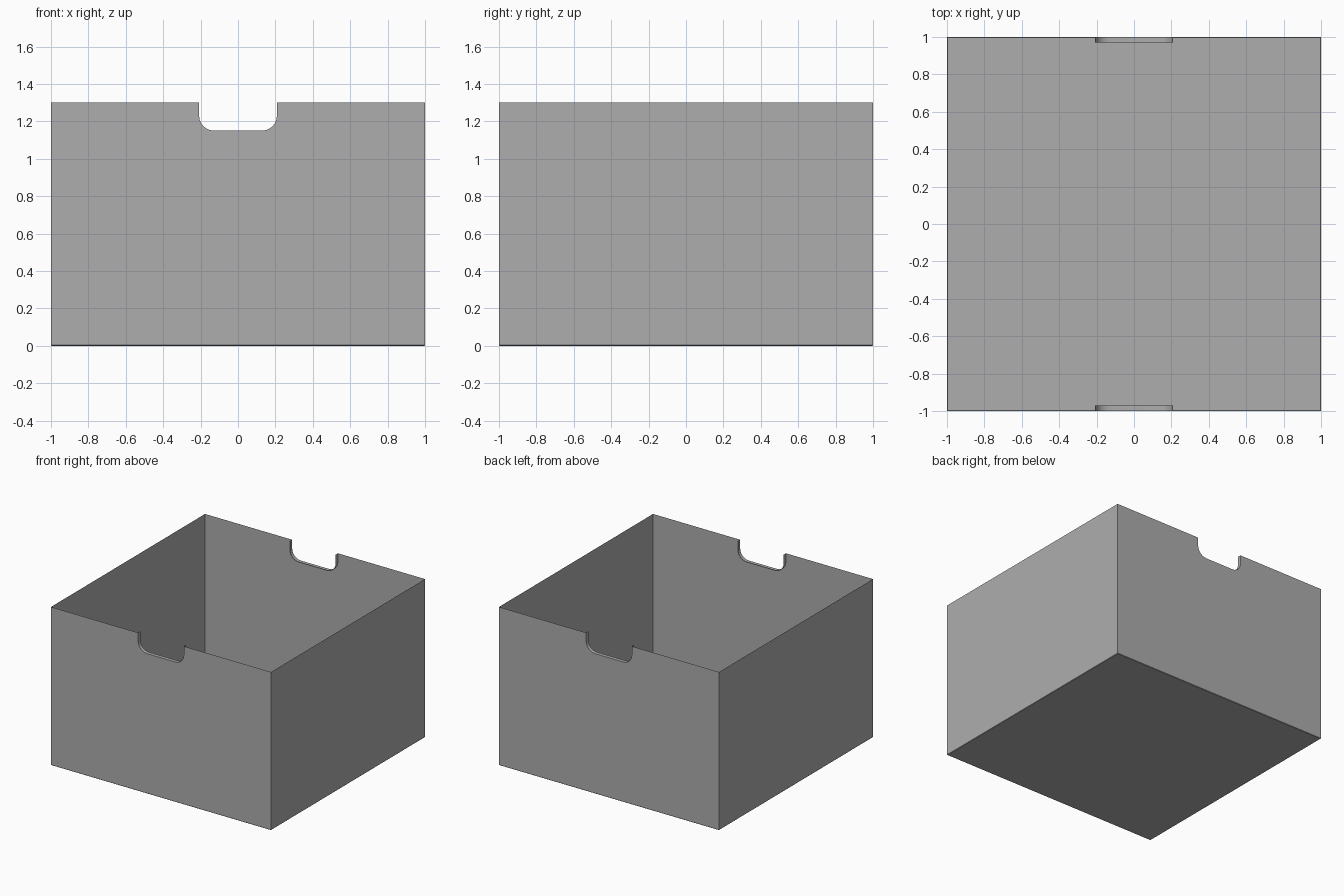
import bpy, bmesh, math

cube = bpy.data.objects.get("Cube")
if cube:
    bpy.data.objects.remove(cube, do_unlink=True)

HALF, HEIGHT = 1.0, 1.3
NOTCH_HALF, NOTCH_Z, RADIUS = 0.208, 1.15, 0.08
LIP = 0.03
CHAMFER = 0.003

GREY = (0.42, 0.42, 0.42, 1)
grey = bpy.data.materials.new("mid grey")
grey.use_nodes = True
grey.diffuse_color = GREY
grey.node_tree.nodes["Principled BSDF"].inputs["Base Color"].default_value = GREY


def add_object(name, bm):
    mesh = bpy.data.meshes.new(name)
    bm.to_mesh(mesh)
    bm.free()
    mesh.materials.append(grey)
    obj = bpy.data.objects.new(name, mesh)
    bpy.context.collection.objects.link(obj)
    return obj


def add_face(bm, points):
    face = bm.faces.new([bm.verts.new(p) for p in points])
    face.normal_update()
    return face


def notch_profile(steps=6):
    """Outline of the finger notch, from its left rim to its right rim."""
    cx, cz = NOTCH_HALF - RADIUS, NOTCH_Z + RADIUS
    arc = [math.pi / 2 * i / steps for i in range(steps + 1)]
    half = [(cx + RADIUS * math.cos(a), cz - RADIUS * math.sin(a)) for a in arc]
    half = [(NOTCH_HALF, HEIGHT)] + half
    return [(-x, z) for x, z in half] + half[::-1]


# Floor with a fine chamfer up to the walls
bm = bmesh.new()
inner = HALF - CHAMFER
corners = [(-1, -1), (1, -1), (1, 1), (-1, 1)]
low = [bm.verts.new((x * inner, y * inner, 0)) for x, y in corners]
high = [bm.verts.new((x * HALF, y * HALF, CHAMFER)) for x, y in corners]
bm.faces.new(low[::-1])
for i in range(4):
    j = (i + 1) % 4
    bm.faces.new((low[i], low[j], high[j], high[i]))
add_object("floor", bm)

# Plain side walls
for name, s in (("left_wall", 1), ("right_wall", -1)):
    bm = bmesh.new()
    add_face(bm, [(s * HALF, -s * HALF, CHAMFER), (s * HALF, s * HALF, CHAMFER),
                  (s * HALF, s * HALF, HEIGHT), (s * HALF, -s * HALF, HEIGHT)])
    add_object(name, bm)

# Front and back walls with a finger notch and its inward lip
profile = notch_profile()
for name, s in (("front", -1), ("back", 1)):
    bm = bmesh.new()
    outline = [(-HALF, HEIGHT), (-HALF, CHAMFER), (HALF, CHAMFER), (HALF, HEIGHT)]
    outline += profile[::-1]
    wall = add_face(bm, [(-s * x, s * HALF, z) for x, z in outline])
    bmesh.ops.triangulate(bm, faces=[wall])
    add_object(name + "_wall", bm)

    bm = bmesh.new()
    outer = [bm.verts.new((-s * x, s * HALF, z)) for x, z in profile]
    inside = [bm.verts.new((-s * x, s * (HALF - LIP), z)) for x, z in profile]
    for i in range(len(profile) - 1):
        bm.faces.new((outer[i], outer[i + 1], inside[i + 1], inside[i]))
    lip = add_object(name + "_notch_lip", bm)
    for poly in lip.data.polygons:
        poly.use_smooth = True
